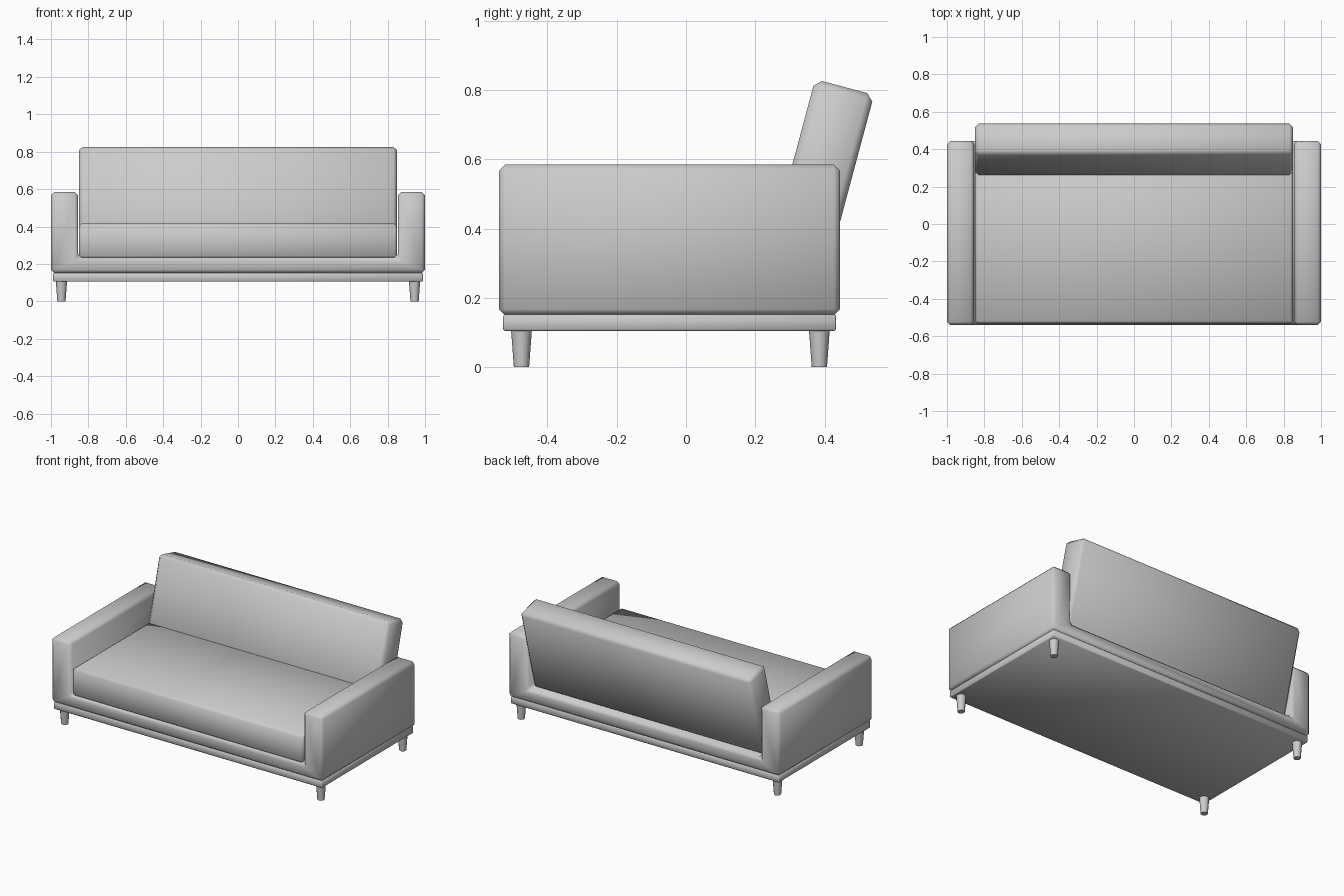
import bpy, bmesh
from math import radians
from mathutils import Matrix, Vector

if "Cube" in bpy.data.objects:
    bpy.data.objects.remove(bpy.data.objects["Cube"])


def finish(bm, name, bevel=0.0, angle=50):
    bmesh.ops.recalc_face_normals(bm, faces=bm.faces)
    if bevel:
        edges = [e for e in bm.edges if e.calc_face_angle(0) > radians(30)]
        bmesh.ops.bevel(bm, geom=edges, offset=bevel, segments=1,
                        affect='EDGES', profile=0.5, clamp_overlap=True)
    mesh = bpy.data.meshes.new(name)
    bm.to_mesh(mesh)
    bm.free()
    ob = bpy.data.objects.new(name, mesh)
    bpy.context.collection.objects.link(ob)
    bpy.ops.object.select_all(action='DESELECT')
    ob.select_set(True)
    bpy.context.view_layer.objects.active = ob
    bpy.ops.object.shade_smooth_by_angle(angle=radians(angle))
    return ob


def box(name, lo, hi, bevel):
    lo, hi = Vector(lo), Vector(hi)
    bm = bmesh.new()
    bmesh.ops.create_cube(bm, size=1, matrix=Matrix.Translation((lo + hi) / 2)
                          @ Matrix.Diagonal((*(hi - lo), 1)))
    return finish(bm, name, bevel)


# U-shaped body: both arms and the slab between them, mitred at the corners
bm = bmesh.new()
profile = [(-1, .15), (1, .15), (1, .585), (.855, .585),
           (.855, .235), (-.855, .235), (-.855, .585), (-1, .585)]
verts = [bm.verts.new((x, -.54, z)) for x, z in profile]
for quad in ((0, 1, 4, 5), (1, 2, 3, 4), (0, 5, 6, 7)):
    bm.faces.new([verts[i] for i in quad])
ext = bmesh.ops.extrude_face_region(bm, geom=bm.faces[:])
bmesh.ops.translate(bm, vec=(0, .985, 0),
                    verts=[g for g in ext['geom'] if isinstance(g, bmesh.types.BMVert)])
finish(bm, "arm_frame", .018)

# Plinth under the body
box("plinth", (-.988, -.528, .105), (.988, .433, .152), .004)

# Seat cushion
box("seat", (-.85, -.532, .23), (.85, .34, .415), .014)

# Backrest, leaning back 15 degrees about its upper rear edge
back = box("backrest", (-.85, -.176, -.575), (.85, 0, 0), .02)
back.location = (0, .543, .786)
back.rotation_euler = (radians(-15), 0, 0)

# Tapered legs
for side, sx in (("left", -1), ("right", 1)):
    for end, y in (("front", -.475), ("back", .385)):
        bm = bmesh.new()
        bmesh.ops.create_cone(bm, cap_ends=True, segments=12,
                              radius1=.022, radius2=.03, depth=.107,
                              matrix=Matrix.Translation((sx * .944, y, .0535)))
        finish(bm, f"{end}_{side}_leg")
